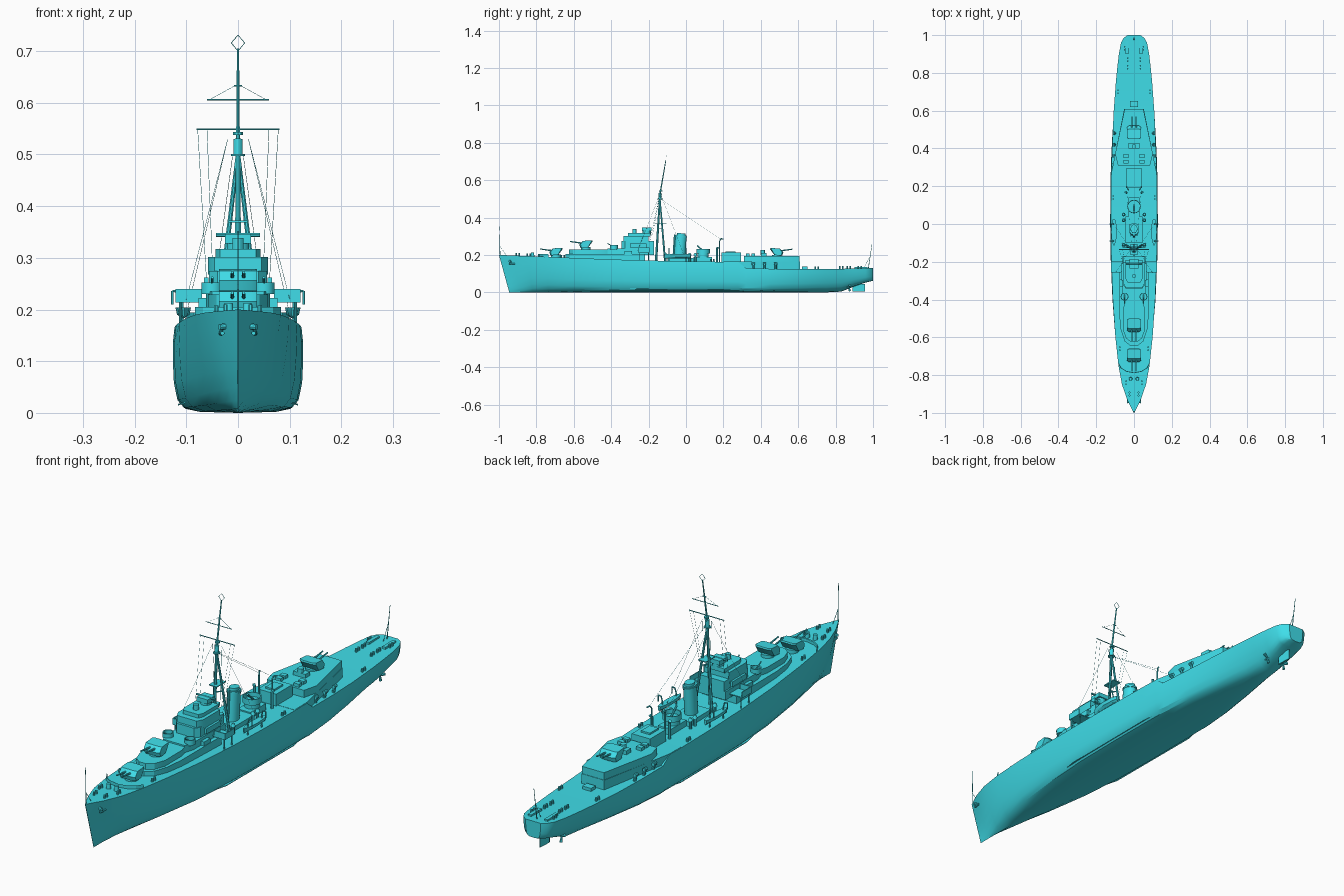
import bpy, bmesh, math
from mathutils import Vector

mat = bpy.data.materials.new("ship_cyan")
mat.diffuse_color = (0.05, 0.73, 0.82, 1)


def finish(name, bm):
    bmesh.ops.remove_doubles(bm, verts=bm.verts, dist=1e-5)
    bmesh.ops.recalc_face_normals(bm, faces=bm.faces)
    me = bpy.data.meshes.new(name)
    bm.to_mesh(me)
    bm.free()
    me.materials.append(mat)
    ob = bpy.data.objects.new(name, me)
    bpy.context.collection.objects.link(ob)
    return ob


def loft(name, rings):
    bm = bmesh.new()
    vs = [[bm.verts.new(p) for p in r] for r in rings]
    n = len(rings[0])
    for a, b in zip(vs, vs[1:]):
        for i in range(n):
            bm.faces.new((a[i], a[(i + 1) % n], b[(i + 1) % n], b[i]))
    bm.faces.new(vs[0])
    bm.faces.new(vs[-1])
    return finish(name, bm)


def prism(name, half, z0, z1):
    """Deckhouse from a half outline (x, y), mirrored over x = 0."""
    pts = half + [(-x, y) for x, y in reversed(half)]
    return loft(name, [[(x, y, z) for x, y in pts] for z in (z0, z1)])


def box(name, x0, x1, y0, y1, z0, z1):
    pts = [(x0, y0), (x1, y0), (x1, y1), (x0, y1)]
    return loft(name, [[(x, y, z) for x, y in pts] for z in (z0, z1)])


def rod(name, a, b, r, r2=None, n=8, flat=1):
    """Tapered tube between two points; flat squeezes x for ovals."""
    a, b = Vector(a), Vector(b)
    q = Vector((0, 0, 1)).rotation_difference(b - a)
    ang = [2 * math.pi * (i + .5) / n for i in range(n)]
    return loft(name, [[p + q @ Vector((k * flat * math.cos(t), k * math.sin(t), 0)) for t in ang]
                       for p, k in ((a, r), (b, r if r2 is None else r2))])


def path(name, pts, r, n=6):
    for a, b in zip(pts, pts[1:]):
        rod(name, a, b, r, n=n)


def tub(name, x, y, z0, z1, r, n=16):
    """Open round gun tub with a thin wall."""
    prof = [(r - .004, z0 + .003), (r - .004, z1), (r, z1), (r, z0)]
    loft(name, [[(x + q * math.cos(t), y + q * math.sin(t), z) for t in
                 [2 * math.pi * i / n for i in range(n)]] for q, z in prof])


# Hull: y, half beam, deck z, keel z, fullness
stations = [(-1, .001, .2, 0, 0), (-.93, .036, .197, 0, .05), (-.85, .064, .194, 0, .2),
            (-.75, .083, .19, 0, .4), (-.6, .1, .184, 0, .65), (-.4, .115, .176, 0, .9),
            (-.2, .123, .17, 0, 1), (0, .126, .166, 0, 1), (.2, .125, .163, 0, 1),
            (.28, .123, .162, 0, 1), (.32, .122, .13, 0, 1), (.45, .117, .126, 0, .9),
            (.6, .109, .124, 0, .65), (.75, .097, .125, 0, .35), (.83, .089, .126, .004, .3),
            (.9, .081, .127, .032, .5), (.96, .07, .129, .052, .7), (.985, .056, .13, .058, .8),
            (1, .035, .13, .062, .8)]
full = [(0, 0), (.6, .015), (.83, .06), (.93, .15), (.985, .35), (1, .6), (1, .82), (.975, 1)]
vee = [(0, 0), (.12, .04), (.27, .12), (.45, .25), (.63, .42), (.79, .62), (.91, .82), (1, 1)]


def deck_z(y):
    for a, b in zip(stations, stations[1:]):
        if a[0] <= y <= b[0]:
            return a[2] + (b[2] - a[2]) * (y - a[0]) / (b[0] - a[0])
    return .13


rings = []
for y, w, d, k, f in stations:
    half = []
    for (fx, fz), (vx, vz) in zip(full, vee):
        tx, tz = vx + (fx - vx) * f, vz + (fz - vz) * f
        rake = .055 * (1 - tz) * max(0, 1 - (y + 1) / .35)
        half.append((w * tx, y + rake, k + (d - k) * tz))
    rings.append(half + [(-x, yy, z) for x, yy, z in reversed(half[1:])])
loft("hull", rings)

# Tapering after deckhouse with raised top
prism("after_deckhouse", [(.119, .2), (.118, .28), (.052, .61)], .12, .164)
prism("after_gun_deck", [(.085, .31), (.1, .37), (.05, .608)], .16, .194)
box("quarterdeck_hatch", -.02, .02, .62, .65, .12, .137)

# Forward superstructure tiers
prism("forward_deckhouse", [(.02, -.645), (.05, -.62), (.07, -.56), (.078, -.48), (.078, -.22)], .165, .205)
prism("gun_platform", [(.015, -.625), (.042, -.605), (.058, -.56), (.058, -.45), (.05, -.42)], .2, .229)
prism("bridge_lower", [(.05, -.42), (.062, -.38), (.062, -.17)], .2, .235)
prism("bridge_mid", [(.04, -.345), (.056, -.325), (.056, -.17)], .23, .275)
prism("bridge_upper", [(.045, -.335), (.058, -.31), (.058, -.2)], .268, .302)
prism("bridge_top", [(.035, -.31), (.044, -.29), (.044, -.19)], .3, .317)
rod("director_base", (0, -.21, .31), (0, -.21, .332), .022, n=16)
box("director", -.025, .025, -.235, -.185, .328, .346)
rod("rangefinder", (-.043, -.21, .344), (.043, -.21, .344), .004)
rod("searchlight", (0, -.275, .315), (0, -.275, .338), .011, n=12)
box("wing_platform", -.12, .12, -.255, -.195, .214, .218)

# Breakwater, a shallow V of plates
for s in (-1, 1):
    pts = [(0, -.79), (.04, -.782), (.068, -.765), (.083, -.74)]
    for (xa, ya), (xb, yb) in zip(pts, pts[1:]):
        loft("breakwater", [[(s * xa, ya, .185), (s * xb, yb, .185), (s * xb, yb, .205), (s * xa, ya, .205)],
                            [(s * xa, ya + .004, .185), (s * xb, yb + .004, .185),
                             (s * xb, yb + .004, .203), (s * xa, ya + .004, .203)]])


# Twin gun mounts
def gun(y, z, d):
    rod("gun_base", (0, y, z - .01), (0, y, z + .01), .026, n=16)
    prof = [(-.03, .006), (-.036, .024), (-.018, .043), (.034, .046), (.036, .04), (.012, .008)]
    loft("gun_shield", [[(x, y + d * v * k, z + h) for v, h in prof]
                        for x, k in ((-.037, .8), (-.026, 1), (.026, 1), (.037, .8))])
    for s in (-1, 1):
        rod("gun_barrel", (s * .011, y - d * .02, z + .031), (s * .011, y - d * .085, z + .04), .0042, .003)


gun(-.695, .192, 1)
gun(-.535, .232, 1)
gun(.485, .191, -1)

# Tripod mast
top = (0, -.14, .505)
rod("mast_main_leg", (0, -.16, .17), top, .007, .005)
for s in (-1, 1):
    rod("mast_side_leg", (s * .04, -.112, .165), top, .006, .004)
    rod("mast_brace", (s * .02, -.126, .34), (0, -.15, .34), .0025)
box("mast_platform", -.018, .018, -.165, -.105, .368, .372)
rod("mast_lantern", (0, -.14, .5), (0, -.138, .53), .009, n=12)
rod("lantern_platform", (0, -.14, .497), (0, -.14, .501), .014, n=12)
rod("topmast", (0, -.14, .52), (0, -.108, .705), .004, .0022)
rod("mast_cap", (0, -.135, .538), (0, -.135, .544), .01, n=10)
rod("lower_yard", (-.08, -.135, .549), (.08, -.135, .549), .0018)
rod("upper_yard", (-.06, -.125, .606), (.06, -.125, .606), .0014)
rod("mast_crosspiece", (-.008, -.12, .633), (.008, -.12, .633), .002)
path("aerial_diamond", [(0, -.108, .7), (.013, -.107, .716), (0, -.106, .731),
                        (-.013, -.107, .716), (0, -.108, .7)], .0009, 4)

# Rigging
for s in (-1, 1):
    for a, b in [((.078, -.135, .549), (.06, -.2, .24)), ((.06, -.135, .549), (.05, -.18, .3)),
                 ((.02, -.137, .53), (.105, 0, .17)), ((.02, -.137, .53), (.1, -.26, .22)),
                 ((.055, -.125, .606), (.002, -.12, .635)), ((.01, -.14, .5), (.04, .19, .28))]:
        rod("rigging", (s * a[0], a[1], a[2]), (s * b[0], b[1], b[2]), .0005, n=3)

# Funnel with cap, pipes and base
box("funnel_casing", -.045, .045, -.1, .04, .16, .185)
rod("funnel", (0, -.035, .18), (0, -.026, .305), .03, n=20, flat=.8)
rod("funnel_cap", (0, -.026, .296), (0, -.0255, .302), .0325, n=20, flat=.82)
rod("funnel_uptake", (0, -.026, .3), (0, -.025, .316), .023, n=16, flat=.8)
rod("funnel_pipe", (0, -.068, .18), (0, -.06, .31), .005)

# Midships houses and tanks
rod("round_gun_tub_base", (0, .092, .16), (0, .092, .215), .03, n=20)
tub("round_gun_tub", 0, .092, .208, .232, .036, 20)
rod("light_gun", (0, .1, .215), (0, .06, .25), .004)
box("midship_house", -.042, .042, .19, .295, .16, .212)
box("midship_house_lid", -.02, .02, .21, .265, .21, .219)
box("deck_hut", -.03, .03, .04, .14, .16, .19)
box("after_hut", -.028, .028, .4, .43, .19, .21)
rod("after_director", (0, .41, .2), (0, .41, .226), .012, n=12)

for s in (-1, 1):
    # Bridge wings: screens, posts and light gun tubs
    box("wing_screen_front", s * .07, s * .12, -.257, -.253, .214, .24)
    box("wing_screen_side", s * .118, s * .121, -.257, -.195, .214, .24)
    for y in (-.25, -.2):
        rod("wing_post", (s * .112, y, .165), (s * .112, y, .216), .0025)
    tub("wing_gun_tub", s * .05, -.385, .23, .252, .021)
    rod("wing_gun", (s * .05, -.375, .235), (s * .05, -.42, .262), .0025)
    box("ready_locker", s * .062, s * .076, -.33, -.29, .205, .222)
    box("bridge_float", s * .057, s * .066, -.3, -.21, .24, .262)
    # Davits
    for y in (-.09, .0):
        path("davit", [(s * .108, y, .16), (s * .108, y, .215), (s * .114, y, .235), (s * .127, y, .236),
                       (s * .127, y, .21)], .0026)
    # Ship's boat: lofted canoe shape
    boat = []
    for t, w in ((-.07, .002), (-.045, .011), (0, .015), (.045, .012), (.07, .006)):
        c = s * .106
        boat.append([(c - w, t - .045, .204), (c - w * .8, t - .045, .19), (c, t - .045, .182),
                     (c + w * .8, t - .045, .19), (c + w, t - .045, .204)])
    loft("boat", boat)
    # Tall vents and cranes amidships
    path("tall_vent", [(s * .04, .165, .16), (s * .04, .165, .23), (s * .046, .17, .24)], .006, 8)
    path("crane_pole", [(s * .03, .18, .16), (s * .03, .18, .275), (s * .034, .188, .288),
                        (s * .04, .2, .284)], .003)
    for y in (-.11, .02, .05):
        rod("mushroom_vent", (s * .055, y, .16), (s * .055, y, .2), .006)
        rod("vent_head", (s * .055, y, .198), (s * .055, y, .21), .01, .005, n=10)
    for y in (.33, .36):
        box("deck_locker", s * .03, s * .055, y - .01, y + .01, .19, .207)
    # Depth charge throwers along the quarterdeck edge
    for y in (.36, .42, .48):
        rod("charge_thrower", (s * .1, y, .122), (s * .107, y, .15), .006)
        rod("depth_charge", (s * .107, y - .009, .152), (s * .107, y + .009, .152), .007, n=10)
    # Bollards, vents and winches
    for y, x in ((-.9, .024), (-.84, .042), (-.66, .075), (.14, .11), (.7, .085), (.83, .034), (.87, .034), (.93, .05)):
        for dy in (-.008, .008):
            z = deck_z(y)
            rod("bollard", (s * x, y + dy, z - .004), (s * x, y + dy, z + .014), .0045)
    rod("capstan", (s * .018, -.82, .188), (s * .018, -.82, .213), .01, .008, n=12)
    # Anchors and hawse pipes at the bow
    rod("hawse_pipe", (s * .016, -.935, .168), (s * .036, -.945, .166), .006)
    rod("anchor_shank", (s * .033, -.938, .168), (s * .033, -.93, .15), .003)
    rod("anchor_flukes", (s * .03, -.945, .154), (s * .034, -.915, .154), .004)
    # Bilge keel, shaft, strut and propeller
    kp = [(.103, -.3), (.114, -.24), (.116, .2), (.103, .27)]
    loft("bilge_keel", [[(s * x, y, .014 + dz + (.117 - x) * .3) for x, y in kp] for dz in (0, .003)])
    rod("propeller_shaft", (s * .03, .68, .03), (s * .04, .875, .028), .004)
    rod("shaft_strut", (s * .04, .855, .028), (s * .03, .855, .075), .003)
    for i in range(3):
        a = i * 2 * math.pi / 3 + .5
        rod("propeller_blade", (s * .04, .872, .028), (s * .04 + .022 * math.cos(a), .876, .028 + .022 * math.sin(a)),
            .003, .006, n=6)
    # Stern charge racks
    box("charge_rack", s * .03, s * .045, .9, .97, .126, .136)

# Rudder
loft("rudder", [[(-t, .9, z), (0, .89, z), (t, .9, z), (.001, .957, z), (-.001, .957, z)]
                for z, t in ((.004, .004), (.046, .006))])
rod("rudder_stock", (0, .91, .04), (0, .91, .07), .005)

# Flagstaffs
rod("jackstaff", (0, -.994, .195), (0, -.998, .352), .0018, .001)
rod("jackstaff_stay", (0, -.997, .25), (0, -.96, .197), .001, n=4)
rod("ensign_staff", (0, .975, .128), (0, .995, .262), .002, .001)
rod("ensign_stay", (0, .982, .19), (0, .95, .128), .001, n=4)

# Edges stay sharp, curves shade smooth
bpy.ops.object.select_all(action='SELECT')
bpy.context.view_layer.objects.active = bpy.data.objects["hull"]
bpy.ops.object.shade_smooth_by_angle(angle=math.radians(30))
